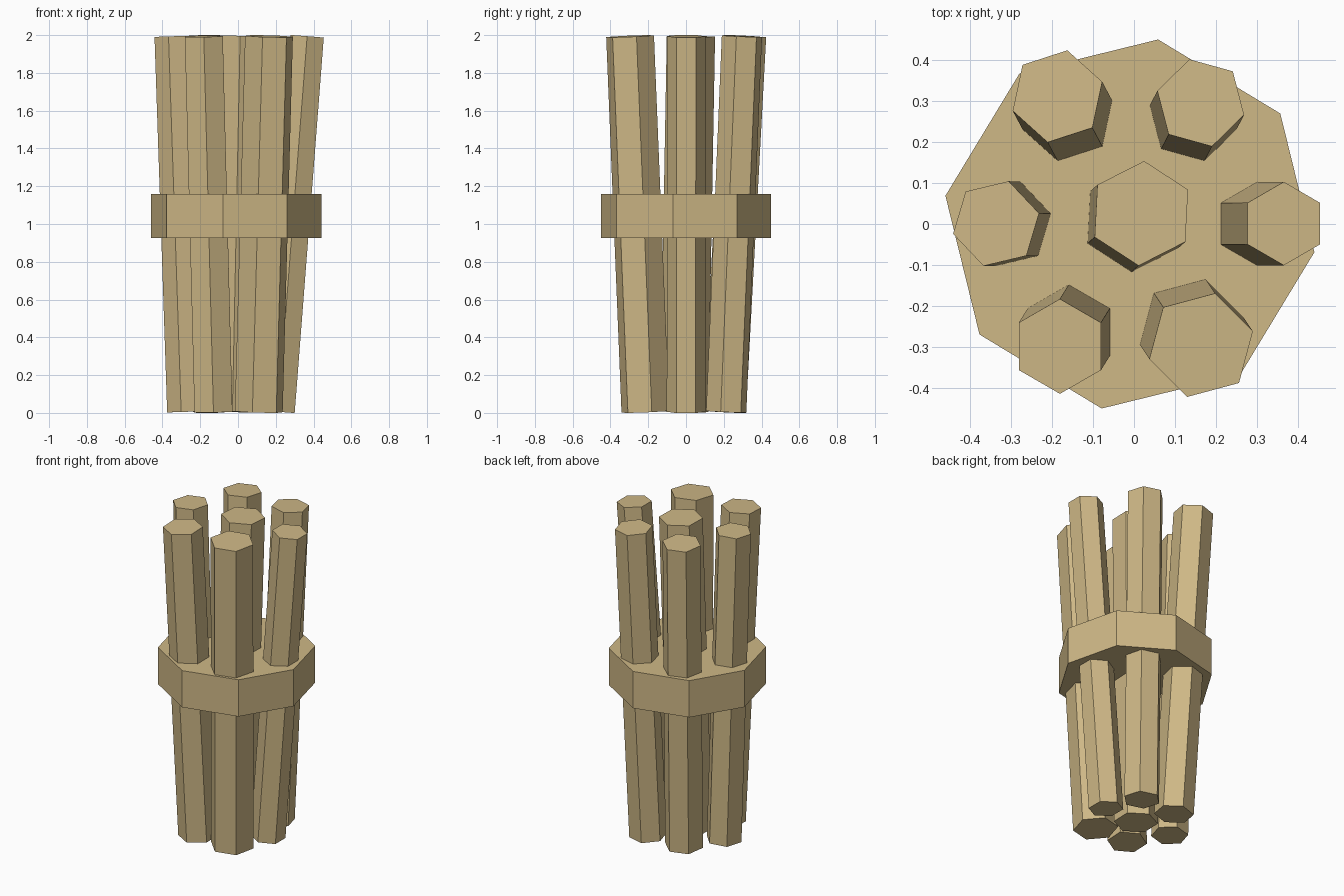
import bpy, bmesh
from math import radians
from mathutils import Vector, Matrix

if "Cube" in bpy.data.objects:
    bpy.data.objects.remove(bpy.data.objects["Cube"])

wood = bpy.data.materials.new("pale_wood")
wood.diffuse_color = (0.62, 0.48, 0.24, 1)
wood.use_nodes = True
wood.node_tree.nodes["Principled BSDF"].inputs["Base Color"].default_value = wood.diffuse_color


def prism(name, sides, radius, bottom, top, angle):
    """Flat-capped prism between two points, first corner at the given angle."""
    a, b = Vector(bottom), Vector(top)
    axis = b - a
    turn = Vector((0, 0, 1)).rotation_difference(axis).to_matrix().to_4x4()
    bm = bmesh.new()
    ring = [Matrix.Rotation(radians(angle + 360 * i / sides), 3, 'Z') @ Vector((radius, 0, 0))
            for i in range(sides)]
    low = [bm.verts.new(a + turn @ p) for p in ring]
    high = [bm.verts.new(b + turn @ p) for p in ring]
    bm.faces.new(low[::-1])
    bm.faces.new(high)
    for i in range(sides):
        j = (i + 1) % sides
        bm.faces.new((low[i], low[j], high[j], high[i]))
    mesh = bpy.data.meshes.new(name)
    bm.to_mesh(mesh)
    bm.free()
    mesh.materials.append(wood)
    obj = bpy.data.objects.new(name, mesh)
    bpy.context.collection.objects.link(obj)
    return obj


# Octagonal binding band
prism("band", 8, 0.456, (-0.01, 0, 0.925), (-0.01, 0, 1.16), 81.3)

# Splayed hexagonal sticks: radius, corner angle, bottom xy, top xy
sticks = {
    "centre_stick": (0.128, 87, (-0.023, -0.01), (0.018, 0.026)),
    "right_stick": (0.102, 90, (0.212, 0.0), (0.366, 0.001)),
    "back_right_stick": (0.11, 104.5, (0.12, 0.213), (0.163, 0.296)),
    "back_left_stick": (0.115, 78, (-0.13, 0.205), (-0.187, 0.312)),
    "left_stick": (0.108, 13.4, (-0.27, 0.0), (-0.337, 0.001)),
    "front_left_stick": (0.116, 90, (-0.13, -0.217), (-0.181, -0.299)),
    "front_right_stick": (0.131, 15, (0.11, -0.215), (0.164, -0.296)),
}
for name, (radius, angle, low, high) in sticks.items():
    prism(name, 6, radius, (*low, 0.006), (*high, 1.994), angle)
